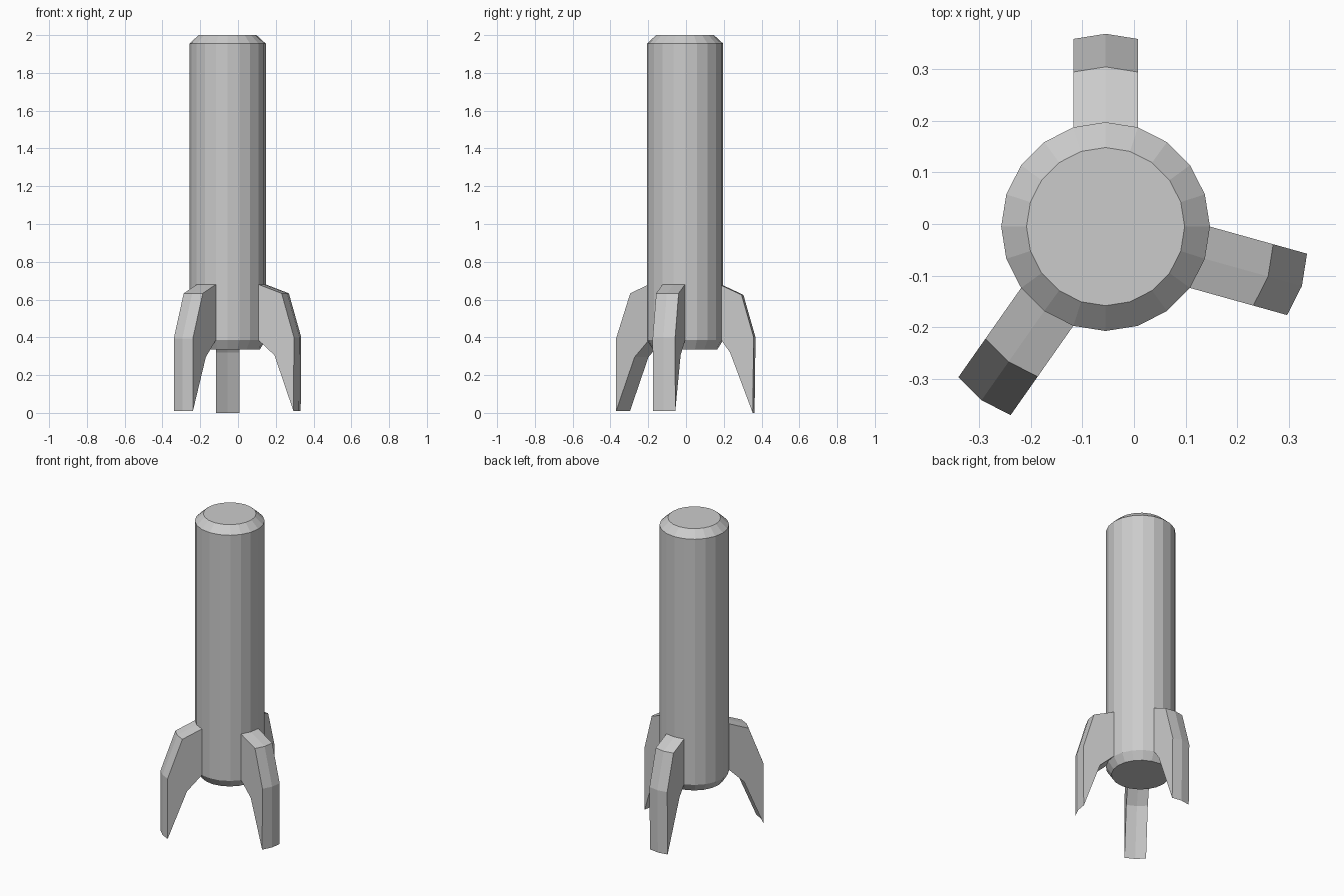
import bpy, bmesh
from math import radians, cos, sin

if "Cube" in bpy.data.objects:
    bpy.data.objects.remove(bpy.data.objects["Cube"])

CX, CY, R, SIDES = -0.055, -0.005, 0.202, 20


def make_object(name, rings, closed, caps):
    """Skin a list of equal-length point rings into one mesh object."""
    bm = bmesh.new()
    vs = [[bm.verts.new(p) for p in ring] for ring in rings]
    n = len(vs[0])
    for a, b in zip(vs, vs[1:]):
        for i in range(n if closed else n - 1):
            j = (i + 1) % n
            bm.faces.new((a[i], a[j], b[j], b[i]))
    if caps:
        bm.faces.new(vs[0][::-1])
        bm.faces.new(vs[-1])
    bmesh.ops.recalc_face_normals(bm, faces=bm.faces)
    mesh = bpy.data.meshes.new(name)
    bm.to_mesh(mesh)
    bm.free()
    obj = bpy.data.objects.new(name, mesh)
    bpy.context.collection.objects.link(obj)
    return obj


# Chamfered twenty-sided body
profile = [(0.170, 0.335), (R, 0.385), (R, 1.955), (0.153, 2.0)]
make_object("body", [[(CX + r * cos(radians(18 * i)), CY + r * sin(radians(18 * i)), z)
                      for i in range(SIDES)] for r, z in profile], True, True)


def fin(name, angle, direction, profile):
    """Fin growing from two neighbouring body facets; profile is (reach, z)."""
    dx, dy = cos(radians(direction)), sin(radians(direction))
    rings = []
    for step in (-18, 0, 18):
        a = radians(angle + step)
        x, y = CX + R * cos(a), CY + R * sin(a)
        rings.append([(x + dx * d, y + dy * d, z) for d, z in profile])
    make_object(name, rings, True, True)


# Three swept fins with knife-edge tips
fin("back_fin", 90, 90,
    [(0, 0.675), (0.107, 0.625), (0.171, 0.40), (0.166, 0.0), (0.046, 0.32), (0, 0.385)])
fin("right_fin", -18, -15.6,
    [(0, 0.68), (0.127, 0.633), (0.195, 0.40), (0.192, 0.01), (0.088, 0.305), (0, 0.385)])
fin("left_fin", 234, 234.9,
    [(0, 0.68), (0.120, 0.633), (0.211, 0.395), (0.211, 0.01), (0.092, 0.295), (0, 0.385)])
